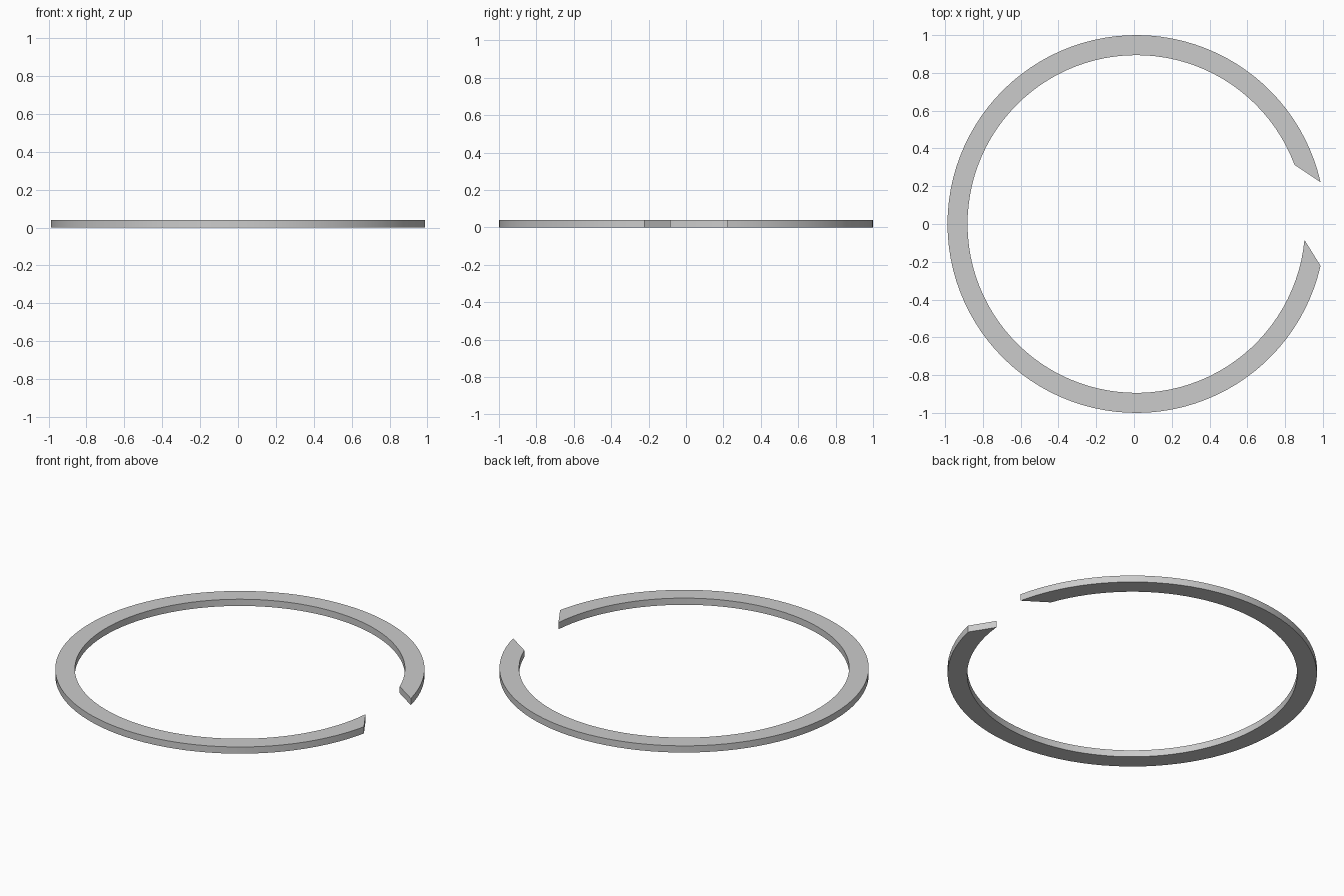
import bpy, bmesh
from math import sin, cos, radians

if "Cube" in bpy.data.objects:
    bpy.data.objects.remove(bpy.data.objects["Cube"])

SEGMENTS = 96
HEIGHT = 0.04
CENTRE_X = 0.0125
OUTER = (1.0, 12.8, 347.2)    # radius, start angle, end angle
INNER = (0.894, 20.5, 354.6)  # offset angles give the slanted end cuts


def arc_point(arc, t, z):
    r, start, end = arc
    a = radians(start + (end - start) * t)
    return (CENTRE_X + r * cos(a), r * sin(a), z)


# Split ring: rectangular section swept along the open circle
bm = bmesh.new()
rings = []
for i in range(SEGMENTS + 1):
    t = i / SEGMENTS
    rings.append([bm.verts.new(arc_point(arc, t, z)) for arc, z in
                  ((OUTER, 0), (OUTER, HEIGHT), (INNER, HEIGHT), (INNER, 0))])
for a, b in zip(rings, rings[1:]):
    for j in range(4):
        k = (j + 1) % 4
        bm.faces.new((a[j], b[j], b[k], a[k]))

# Slanted end caps
bm.faces.new(rings[0])
bm.faces.new(rings[-1][::-1])
bmesh.ops.recalc_face_normals(bm, faces=bm.faces)

mesh = bpy.data.meshes.new("split_ring")
bm.to_mesh(mesh)
bm.free()
ring = bpy.data.objects.new("split_ring", mesh)
bpy.context.collection.objects.link(ring)
bpy.context.view_layer.objects.active = ring
ring.select_set(True)
bpy.ops.object.shade_smooth_by_angle(angle=radians(30))
